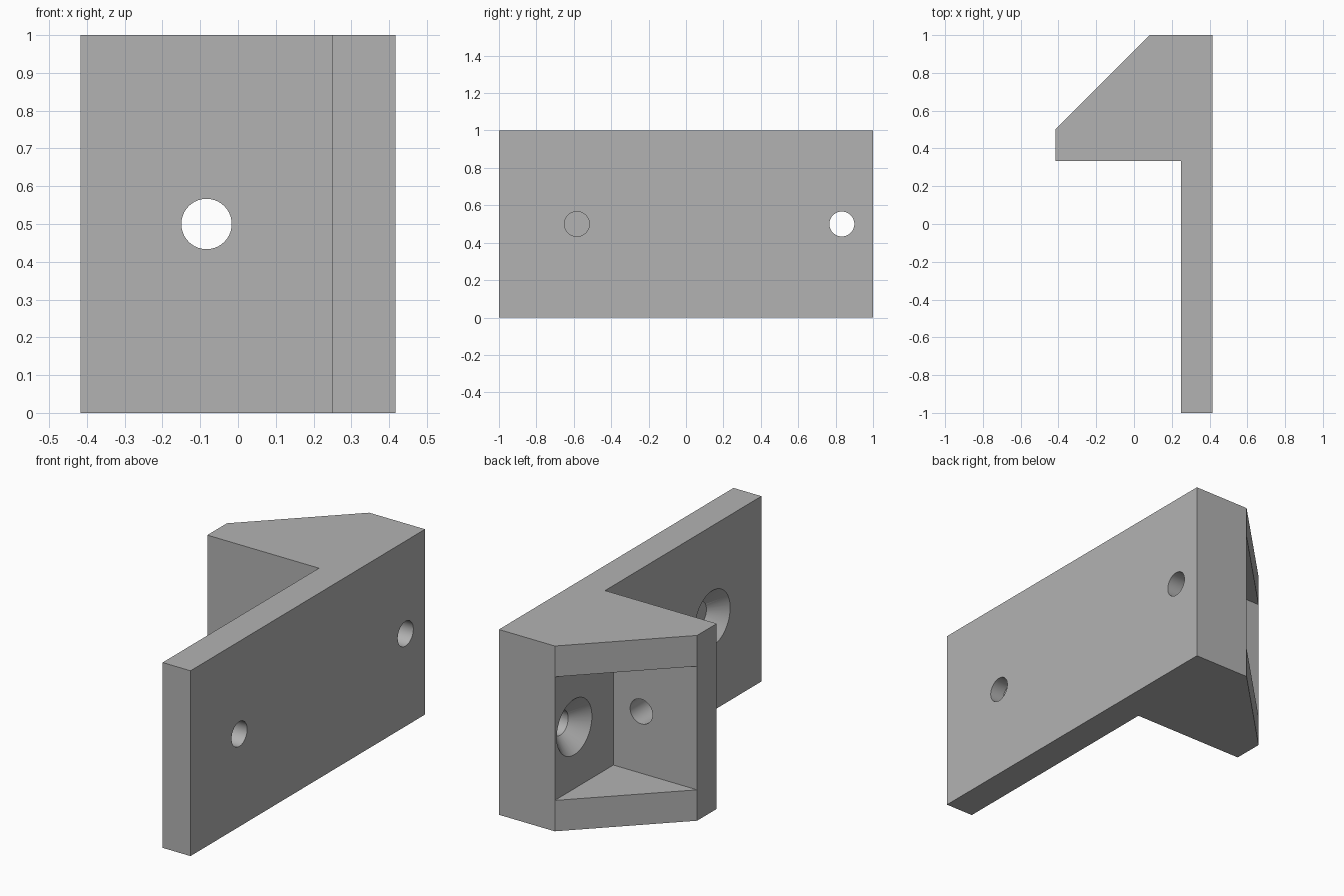
import bpy
import bmesh
import math
from mathutils import Matrix, Vector

if "Cube" in bpy.data.objects:
    bpy.data.objects.remove(bpy.data.objects["Cube"])

UNIT = 1 / 6            # the part is laid out on a grid of sixths
SEGMENTS = 64

grey = bpy.data.materials.new("mid_grey")
grey.use_nodes = True
grey.diffuse_color = (0.45, 0.45, 0.45, 1)
grey.node_tree.nodes["Principled BSDF"].inputs["Base Color"].default_value = grey.diffuse_color


def make_object(name, bm):
    bmesh.ops.recalc_face_normals(bm, faces=bm.faces[:])
    mesh = bpy.data.meshes.new(name)
    bm.to_mesh(mesh)
    bm.free()
    mesh.materials.append(grey)
    obj = bpy.data.objects.new(name, mesh)
    bpy.context.collection.objects.link(obj)
    return obj


def prism(name, outline, bottom, top):
    """Extrude a plan outline upwards."""
    bm = bmesh.new()
    base = bm.faces.new([bm.verts.new((x, y, bottom)) for x, y in outline])
    result = bmesh.ops.extrude_face_region(bm, geom=[base])
    verts = [g for g in result["geom"] if isinstance(g, bmesh.types.BMVert)]
    bmesh.ops.translate(bm, verts=verts, vec=(0, 0, top - bottom))
    return make_object(name, bm)


def round_cutter(name, start, end, r_start, r_end):
    """Cylinder or cone running from start to end."""
    start, end = Vector(start), Vector(end)
    axis = end - start
    turn = Vector((0, 0, 1)).rotation_difference(axis).to_matrix().to_4x4()
    bm = bmesh.new()
    bmesh.ops.create_cone(bm, cap_ends=True, segments=SEGMENTS, radius1=r_start,
                          radius2=r_end, depth=axis.length,
                          matrix=Matrix.Translation((start + end) / 2) @ turn)
    return make_object(name, bm)


def cut(target, cutter):
    cutter.hide_render = True
    mod = target.modifiers.new(cutter.name, "BOOLEAN")
    mod.operation = "DIFFERENCE"
    mod.solver = "EXACT"
    mod.object = cutter
    bpy.ops.object.modifier_apply(modifier=mod.name)
    bpy.data.objects.remove(cutter)


# Bracket body: long mounting plate with a chamfered block at the back
bracket = prism("angle_bracket", [(2.5, -6), (2.5, 6), (0.5, 6), (-2.5, 3),
                                  (-2.5, 2), (1.5, 2), (1.5, -6)], 0, 6)
bpy.context.view_layer.objects.active = bracket
bracket.select_set(True)

# Pocket opened through the chamfer
cut(bracket, prism("pocket_cutter", [(0.5, 3), (0.5, 7), (-3.5, 7), (-3.5, 3)], 1, 5))

# Countersunk screw holes across the plate: (y, surface x)
for y, face_x in ((5, 0.5), (-3.5, 1.5)):
    cut(bracket, round_cutter("screw_hole_cutter", (face_x - 0.25, y, 3), (3, y, 3), 0.4, 0.4))
    cut(bracket, round_cutter("countersink_cutter", (face_x - 0.25, y, 3),
                              (face_x + 0.5, y, 3), 1.15, 0.4))

# Plain hole through the pocket's front wall
cut(bracket, round_cutter("front_hole_cutter", (-0.5, 1, 3), (-0.5, 4, 3), 0.4, 0.4))

# Final size and shading
bracket.data.transform(Matrix.Scale(UNIT, 4))
bpy.ops.object.shade_smooth_by_angle(angle=math.radians(30))
